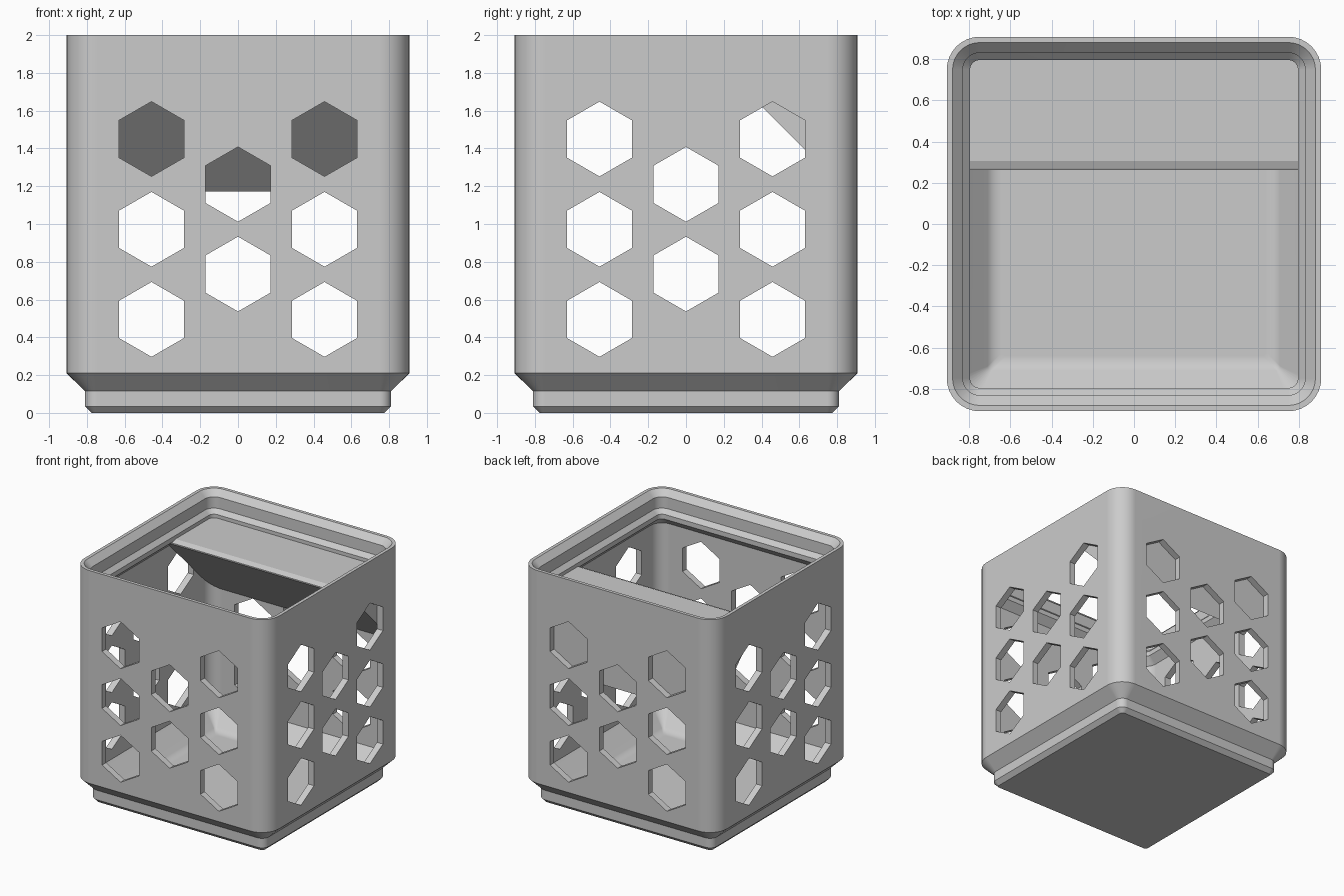
import bpy, bmesh, math
from mathutils import Matrix, Vector

if "Cube" in bpy.data.objects:
    bpy.data.objects.remove(bpy.data.objects["Cube"], do_unlink=True)

HALF, CORNER, INNER = 0.908, 0.16, 0.853

grey = bpy.data.materials.new("light_grey_plastic")
grey.use_nodes = True
colour = (0.6, 0.6, 0.6, 1)
grey.diffuse_color = colour
grey.node_tree.nodes["Principled BSDF"].inputs["Base Color"].default_value = colour


def make_object(name, bm):
    bmesh.ops.recalc_face_normals(bm, faces=bm.faces)
    mesh = bpy.data.meshes.new(name)
    bm.to_mesh(mesh)
    bm.free()
    mesh.materials.append(grey)
    obj = bpy.data.objects.new(name, mesh)
    bpy.context.collection.objects.link(obj)
    return obj


def activate(obj):
    bpy.ops.object.select_all(action='DESELECT')
    obj.select_set(True)
    bpy.context.view_layer.objects.active = obj


def rounded_ring(bm, half, z, steps=8):
    """Rounded square whose corners stay concentric with the outer wall."""
    r = max(CORNER - (HALF - half), 0.02)
    ring = []
    for q in range(4):
        mid = math.radians(45 + 90 * q)
        cx = math.copysign(half - r, math.cos(mid))
        cy = math.copysign(half - r, math.sin(mid))
        for i in range(steps + 1):
            a = math.radians(90 * (q + i / steps))
            ring.append(bm.verts.new((cx + r * math.cos(a), cy + r * math.sin(a), z)))
    return ring


# Shell profile: foot, outer wall, stacking rim, inner wall, floor
profile = [(0.775, 0), (0.81, 0.035), (0.81, 0.115), (HALF, 0.21), (HALF, 2),
           (0.88, 2), (0.83, 1.95), (0.83, 1.855), (0.795, 1.82), (0.795, 1.78),
           (INNER, 1.72), (INNER, 0.215), (0.71, 0.075), (0.68, 0.055), (0.64, 0.05)]
bm = bmesh.new()
rings = [rounded_ring(bm, w, z) for w, z in profile]
for low, high in zip(rings, rings[1:]):
    for i in range(len(low)):
        j = (i + 1) % len(low)
        bm.faces.new((low[i], low[j], high[j], high[i]))
bm.faces.new(rings[0])
bm.faces.new(rings[-1])
shell = make_object("box_shell", bm)

# Hexagonal windows, cut straight through both pairs of walls
centres = [(s * 0.458, z) for s in (-1, 1) for z in (0.495, 0.972, 1.45)]
centres += [(0, 0.735), (0, 1.21)]
for name, turn in (("front_back_cutter", 0), ("side_cutter", 90)):
    bm = bmesh.new()
    for x, z in centres:
        place = (Matrix.Rotation(math.radians(turn), 4, 'Z')
                 @ Matrix.Translation(Vector((x, 0, z)))
                 @ Matrix.Rotation(math.radians(90), 4, 'X')
                 @ Matrix.Rotation(math.radians(30), 4, 'Z'))
        made = bmesh.ops.create_cone(bm, cap_ends=True, segments=6, radius1=0.198,
                                     radius2=0.198, depth=3)
        # Make sure a hexagon point lies on the horizontal axis
        if max(v.co.x for v in made["verts"]) < 0.19:
            place = place @ Matrix.Rotation(math.radians(30), 4, 'Z')
        else:
            place = place @ Matrix.Rotation(math.radians(-30), 4, 'Z')
        bmesh.ops.transform(bm, matrix=place, verts=made["verts"])
    cutter = make_object(name, bm)
    cutter.hide_render = True
    mod = shell.modifiers.new("windows", 'BOOLEAN')
    mod.operation, mod.solver, mod.object = 'DIFFERENCE', 'EXACT', cutter
    activate(shell)
    bpy.ops.object.modifier_apply(modifier=mod.name)
    bpy.data.objects.remove(cutter, do_unlink=True)

activate(shell)
bpy.ops.object.shade_smooth_by_angle(angle=math.radians(30))
mod = shell.modifiers.new("even_shading", 'WEIGHTED_NORMAL')
mod.keep_sharp = True

# Back shelf with a sloping underside
section = [(0.262, 1.762), (0.262, 1.772), (0.272, 1.777), (0.305, 1.79),
           (INNER, 1.79), (INNER, 1.171)]
bm = bmesh.new()
ends = [[bm.verts.new((x, y, z)) for y, z in section] for x in (-INNER, INNER)]
for end in ends:
    bm.faces.new(end)
for i in range(len(section)):
    j = (i + 1) % len(section)
    bm.faces.new((ends[0][i], ends[0][j], ends[1][j], ends[1][i]))
make_object("back_shelf", bm)
